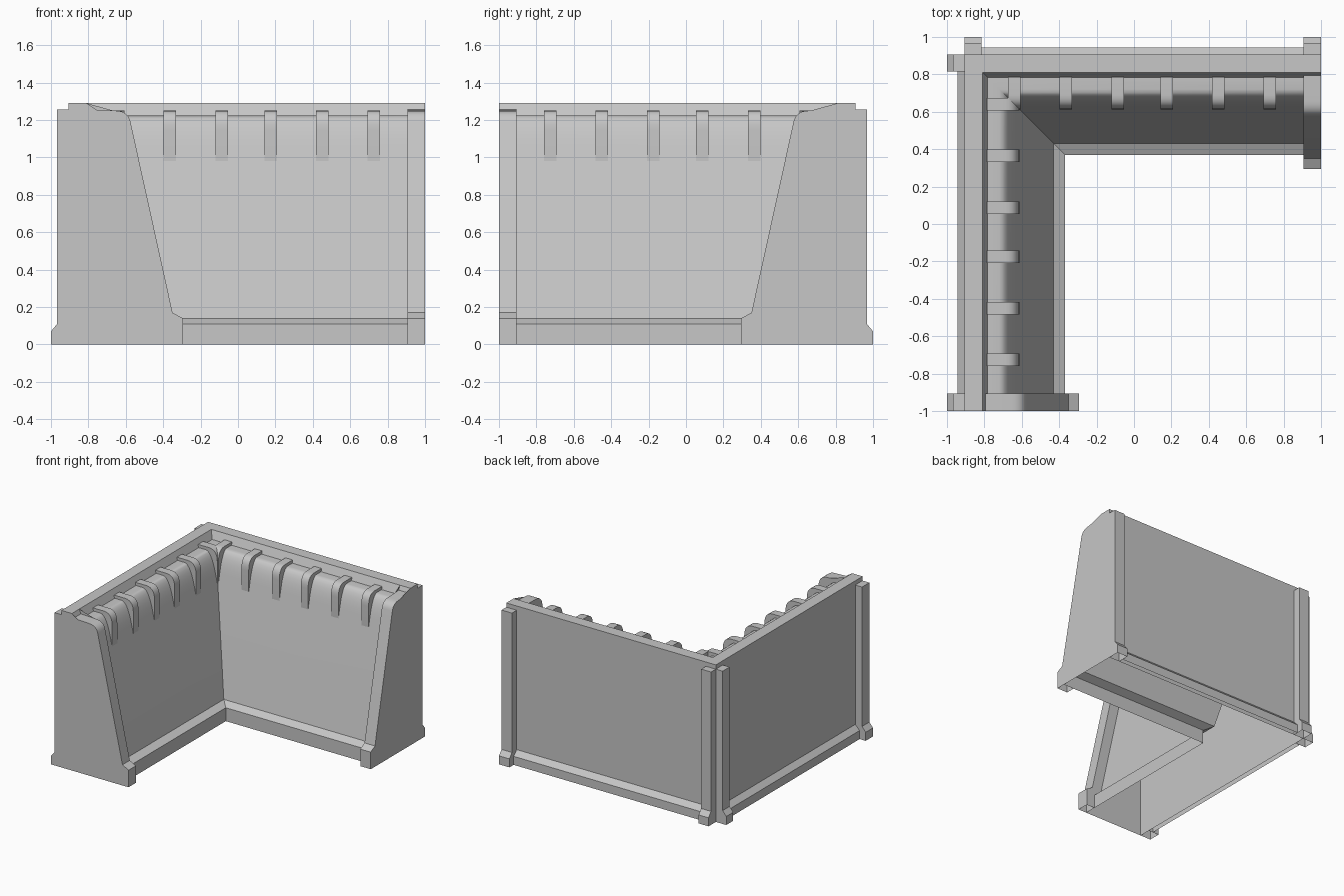
import bpy
import bmesh
from math import radians

cube = bpy.data.objects.get("Cube")
if cube:
    bpy.data.objects.remove(cube)

grey = bpy.data.materials.new("light grey")
grey.use_nodes = True
color = (0.57, 0.57, 0.57, 1)
grey.diffuse_color = color
grey.node_tree.nodes["Principled BSDF"].inputs["Base Color"].default_value = color


def bend(a, control, b, steps=7):
    """Rounded corner from a to b."""
    pts = []
    for i in range(steps + 1):
        t = i / steps
        pts.append(tuple((1 - t) ** 2 * p + 2 * t * (1 - t) * c + t * t * q
                         for p, c, q in zip(a, control, b)))
    return pts


def left_arm(p, t, z):
    return (p, t, z)


def back_arm(p, t, z):
    return (-t, -p, z)


def shell(name, rings, skin):
    """Loft equal rings, keep the first `skin` strips and both ends."""
    bm = bmesh.new()
    loops = [[bm.verts.new(co) for co in ring] for ring in rings]
    n = len(loops[0])
    hidden = []
    for a, b in zip(loops, loops[1:]):
        for i in range(n):
            j = (i + 1) % n
            face = bm.faces.new((a[i], a[j], b[j], b[i]))
            if i >= skin:
                hidden.append(face)
    bm.faces.new(loops[0])
    bm.faces.new(loops[-1])
    bmesh.ops.recalc_face_normals(bm, faces=bm.faces[:])
    bmesh.ops.delete(bm, geom=hidden, context='FACES')
    mesh = bpy.data.meshes.new(name)
    bm.to_mesh(mesh)
    bm.free()
    mesh.materials.append(grey)
    obj = bpy.data.objects.new(name, mesh)
    bpy.context.collection.objects.link(obj)
    bpy.ops.object.select_all(action='DESELECT')
    obj.select_set(True)
    bpy.context.view_layer.objects.active = obj
    bpy.ops.object.shade_smooth_by_angle(angle=radians(30))


def piece(name, arm, profile, start, end, skin):
    shell(name, [[arm(p, t, z) for p, z in profile] for t in (start, end)], skin)


# Cross-sections: (offset across the wall, height)
wall_inside = [(-0.81, 1.29), (-0.782, 1.225)]
wall_inside += bend((-0.72, 1.225), (-0.667, 1.225), (-0.629, 1.05))
wall_inside += [(-0.43, 0.14), (-0.37, 0.11), (-0.37, 0)]
wall = [(-0.905, 0), (-0.905, 1.29)] + wall_inside

rib_outside = [(-0.81, 1.29), (-0.795, 1.255)]
rib_outside += bend((-0.66, 1.25), (-0.588, 1.25), (-0.575, 1.19))
rib_outside += [(-0.35, 0.17), (-0.295, 0.14), (-0.295, 0)]
rib = rib_outside + wall_inside[:0:-1]

pillar = [(-1, 0), (-1, 0.07), (-0.967, 0.11), (-0.967, 1.255),
          (-0.905, 1.255), (-0.905, 0)]
ledge = [(-0.945, 0), (-0.945, 0.07), (-0.905, 0.11), (-0.905, 0)]

strap_outside = [(-0.787, 1.22), (-0.787, 1.25)]
strap_outside += bend((-0.69, 1.25), (-0.613, 1.25), (-0.613, 1.15))
strap_outside += [(-0.613, 0.98)]
strap = strap_outside + [(-0.65, 1.05), (-0.72, 1.2)]

# Main wall, mitred at the corner and open underneath
shell("corner_wall", [[(p, -1, z) for p, z in wall],
                      [(p, -p, z) for p, z in wall],
                      [(1, -p, z) for p, z in wall]], len(wall) - 1)

for side, arm in (("left", left_arm), ("back", back_arm)):
    # End frame and outer posts
    piece(side + "_end_rib", arm, rib, -1, -0.905, len(rib_outside) - 1)
    piece(side + "_end_post", arm, pillar, -1, -0.905, 4)
    piece(side + "_corner_post", arm, pillar, 0.815, 0.905, 4)
    # Outer foot ledge between the posts
    piece(side + "_foot_ledge", arm, ledge, -0.905, 0.815, 2)
    # Straps over the rounded top
    for number, t in enumerate((-0.725, -0.45, -0.175, 0.087, 0.365, 0.64)):
        piece(f"{side}_strap_{number + 1}", arm, strap,
              t - 0.033, t + 0.033, len(strap_outside) - 1)
